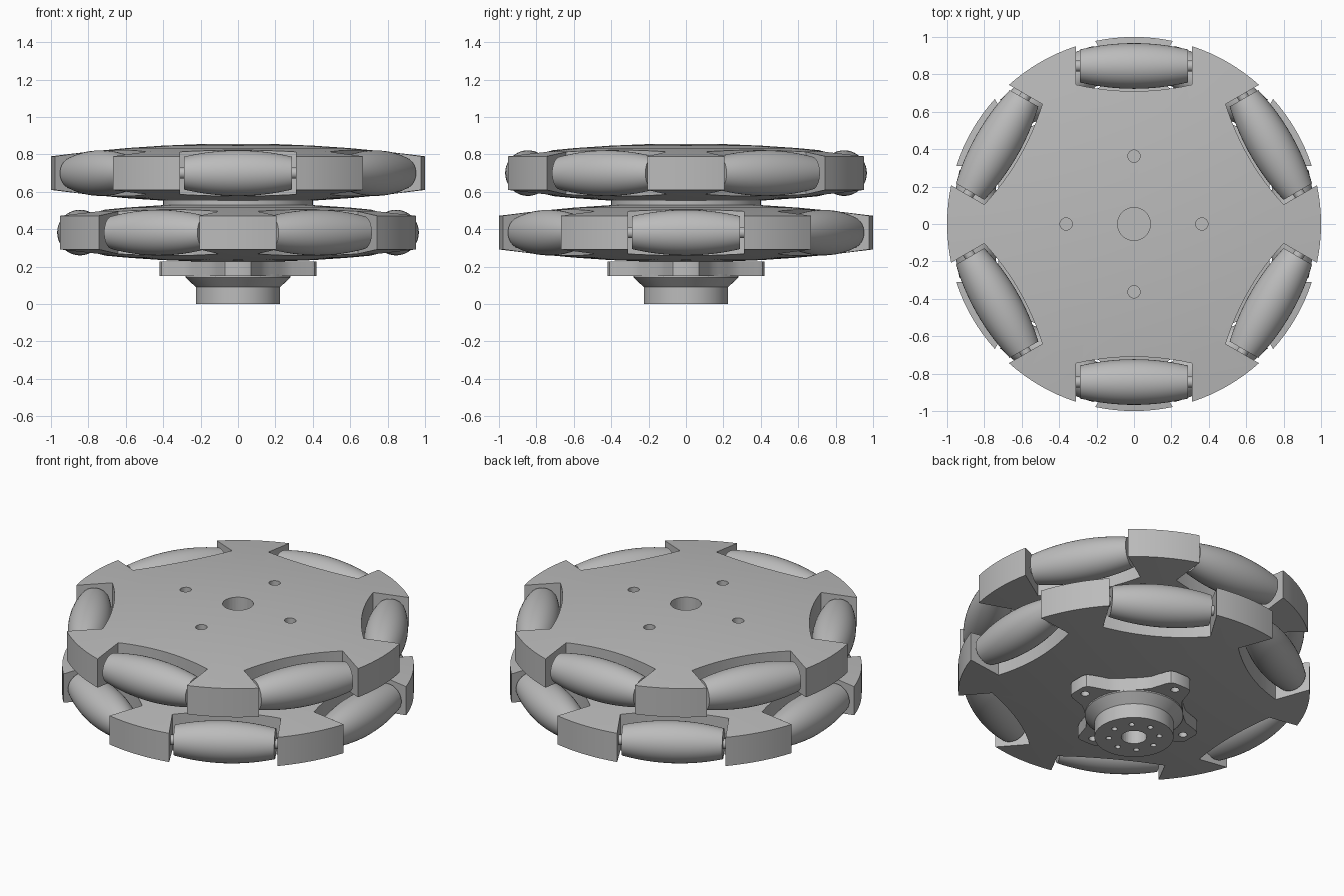
import bpy, bmesh
from math import sin, cos, pi, radians
from mathutils import Matrix, Vector

cube = bpy.data.objects.get("Cube")
if cube:
    bpy.data.objects.remove(cube)

grey = bpy.data.materials.new("plain grey")
grey.use_nodes = True
GREY = (0.5, 0.5, 0.5, 1)
grey.diffuse_color = GREY
grey.node_tree.nodes["Principled BSDF"].inputs["Base Color"].default_value = GREY


def finish(bm, name, matrix=Matrix()):
    bmesh.ops.remove_doubles(bm, verts=bm.verts, dist=1e-5)
    bmesh.ops.recalc_face_normals(bm, faces=bm.faces)
    mesh = bpy.data.meshes.new(name)
    bm.to_mesh(mesh)
    bm.free()
    mesh.materials.append(grey)
    ob = bpy.data.objects.new(name, mesh)
    ob.matrix_world = matrix
    bpy.context.collection.objects.link(ob)
    return ob


def smooth(ob, angle=25):
    bpy.ops.object.select_all(action="DESELECT")
    ob.select_set(True)
    bpy.context.view_layer.objects.active = ob
    bpy.ops.object.shade_smooth_by_angle(angle=radians(angle))


def lathe(name, profile, steps=96, matrix=Matrix()):
    """Spin (radius, z) points about z; the profile starts and ends on the axis."""
    bm = bmesh.new()
    pts = [bm.verts.new((r, 0, z)) for r, z in profile]
    edges = [bm.edges.new(pair) for pair in zip(pts, pts[1:])]
    bmesh.ops.spin(bm, geom=pts + edges, axis=(0, 0, 1), cent=(0, 0, 0),
                   angle=2 * pi, steps=steps, use_merge=True)
    return finish(bm, name, matrix)


def add_prism(bm, outline, z0, z1):
    face = bm.faces.new([bm.verts.new((x, y, z0)) for x, y in outline])
    out = bmesh.ops.extrude_face_region(bm, geom=[face], use_keep_orig=True)
    top = [v for v in out["geom"] if isinstance(v, bmesh.types.BMVert)]
    bmesh.ops.translate(bm, verts=top, vec=(0, 0, z1 - z0))


def circle(radius, x=0, y=0, n=24):
    return [(x + radius * cos(2 * pi * i / n), y + radius * sin(2 * pi * i / n))
            for i in range(n)]


def ring(count, radius, hole, n=16):
    return [circle(hole, radius * cos(2 * pi * i / count),
                   radius * sin(2 * pi * i / count), n) for i in range(count)]


def cut(ob, outlines, z0, z1):
    """Subtract vertical prisms and bake the result."""
    bm = bmesh.new()
    for outline in outlines:
        add_prism(bm, outline, z0, z1)
    cutter = finish(bm, "cutter", ob.matrix_world)
    cutter.hide_render = True
    mod = ob.modifiers.new("cut", "BOOLEAN")
    mod.operation, mod.solver, mod.object = "DIFFERENCE", "EXACT", cutter
    bpy.context.view_layer.update()
    baked = bpy.data.meshes.new_from_object(
        ob.evaluated_get(bpy.context.evaluated_depsgraph_get()))
    ob.modifiers.clear()
    ob.data = baked
    bpy.data.objects.remove(cutter)


def rotated(points, angle):
    return [(x * cos(angle) - y * sin(angle), x * sin(angle) + y * cos(angle))
            for x, y in points]


# Roller pocket outline, pointing along +y, with a bowed inner wall
POCKET = [(0.31, 1.2), (-0.31, 1.2)]
POCKET += [(x, 0.71 + 0.035 * (x / 0.31) ** 2)
           for x in [0.31 * (i / 6 - 1) for i in range(13)]]


def build_row(label, z, turn):
    # Domed wheel body with six pockets, a bore and bolt holes
    radii = [0.2 * i for i in range(6)]
    dome = [(r, 0.158 - 0.068 * r * r) for r in radii]
    profile = dome + [(r, -h) for r, h in reversed(dome)]
    body = lathe(label + "_wheel_body", profile, 120,
                 Matrix.Translation((0, 0, z)))
    pockets = [rotated(POCKET, turn + i * pi / 3) for i in range(6)]
    holes = ring(4, 0.363, 0.033) + [circle(0.088, n=32)]
    cut(body, pockets + holes, -0.4, 0.4)
    smooth(body)

    # Barrel rollers on axle pins
    half = 0.288
    barrel = [(0, -half)]
    barrel += [(0.122 - 0.034 * (t / 8 - 1) ** 2, half * (t / 8 - 1))
               for t in range(17)]
    barrel += [(0, half)]
    pin = [(0, -0.33), (0.03, -0.33), (0.03, 0.33), (0, 0.33)]
    for i in range(6):
        place = (Matrix.Translation((0, 0, z))
                 @ Matrix.Rotation(turn + i * pi / 3, 4, "Z")
                 @ Matrix.Translation((0, 0.845, 0))
                 @ Matrix.Rotation(pi / 2, 4, "Y"))
        smooth(lathe(f"{label}_roller_{i + 1}", barrel, 40, place))
        smooth(lathe(f"{label}_axle_pin_{i + 1}", pin, 16, place))


build_row("upper", 0.70, 0)
build_row("lower", 0.382, pi / 6)

# Spacer between the two rows
smooth(lathe("spacer", [(0, 0.525), (0.4, 0.525), (0.4, 0.555), (0, 0.555)]))

# Four-lobed mounting flange
lobe = [(0.25, -0.145), (0.29, -0.115), (0.385, -0.085), (0.41, -0.07),
        (0.42, -0.045)]
lobe += [(x, -y) for x, y in reversed(lobe)]
valley = [(0.28 * cos(a), 0.28 * sin(a)) for a in (radians(38), radians(45), radians(52))]
outline = []
for i in range(4):
    outline += rotated(lobe + valley, i * pi / 2)
bm = bmesh.new()
add_prism(bm, outline, 0.15, 0.228)
flange = finish(bm, "mounting_flange")
cut(flange, ring(4, 0.363, 0.025) + [circle(0.073)], 0.1, 0.3)
smooth(flange)

# Hub collar with flared neck, bore and eight screw holes
hub = lathe("hub_collar", [(0, 0), (0.225, 0), (0.225, 0.09), (0.28, 0.142),
                           (0.28, 0.16), (0, 0.16)], 64)
cut(hub, [circle(0.073)], -0.1, 0.3)
cut(hub, ring(8, 0.144, 0.017, 12), -0.1, 0.08)
smooth(hub)
